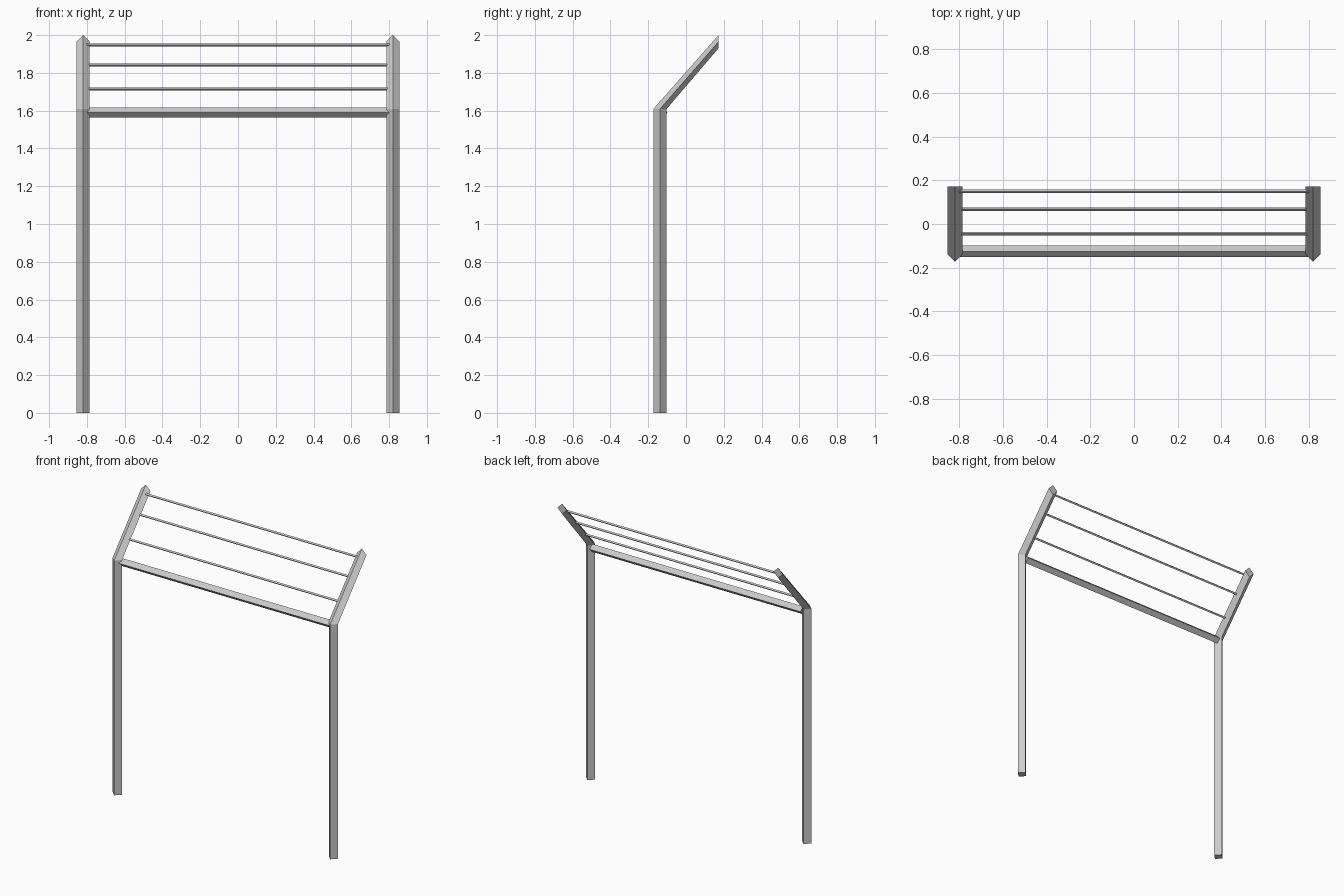
import bpy, bmesh

if "Cube" in bpy.data.objects:
    bpy.data.objects.remove(bpy.data.objects["Cube"])

R = 0.035  # half diagonal of the post section


def loft(name, rings):
    """Skin a list of four-point rings and cap both ends."""
    bm = bmesh.new()
    loops = [[bm.verts.new(p) for p in ring] for ring in rings]
    for a, b in zip(loops, loops[1:]):
        for i in range(4):
            j = (i + 1) % 4
            bm.faces.new((a[i], a[j], b[j], b[i]))
    bm.faces.new(loops[0])
    bm.faces.new(loops[-1])
    bmesh.ops.recalc_face_normals(bm, faces=bm.faces)
    mesh = bpy.data.meshes.new(name)
    bm.to_mesh(mesh)
    bm.free()
    ob = bpy.data.objects.new(name, mesh)
    bpy.context.collection.objects.link(ob)
    return ob


def flat_ring(x, y, z):
    return [(x, y - R, z), (x + R, y, z), (x, y + R, z), (x - R, y, z)]


def upright_ring(x, y, z):
    return [(x, y, z + R), (x + R, y, z), (x, y, z - R), (x - R, y, z)]


def cross_ring(x, y, z, r):
    return [(x, y, z + r), (x, y + r, z), (x, y, z - r), (x, y - r, z)]


def rail(name, half, y, z, r):
    return loft(name, [cross_ring(s * half, y, z, r) for s in (-1, 1)])


# Posts with a slanted arm, cut vertically at the tip
for side, x in (("left", -0.82), ("right", 0.82)):
    loft(side + "_post", [flat_ring(x, -0.137, 0), flat_ring(x, -0.137, 1.61),
                          upright_ring(x, 0.172, 1.965)])

# Thick crossbar at the bend
rail("crossbar", 0.80, -0.125, 1.59, 0.027)

# Thin rods between the slanted arms
for i, (y, z) in enumerate([(-0.044, 1.715), (0.068, 1.842), (0.15, 1.948)]):
    rail(f"rod_{i + 1}", 0.805, y, z, 0.008)
